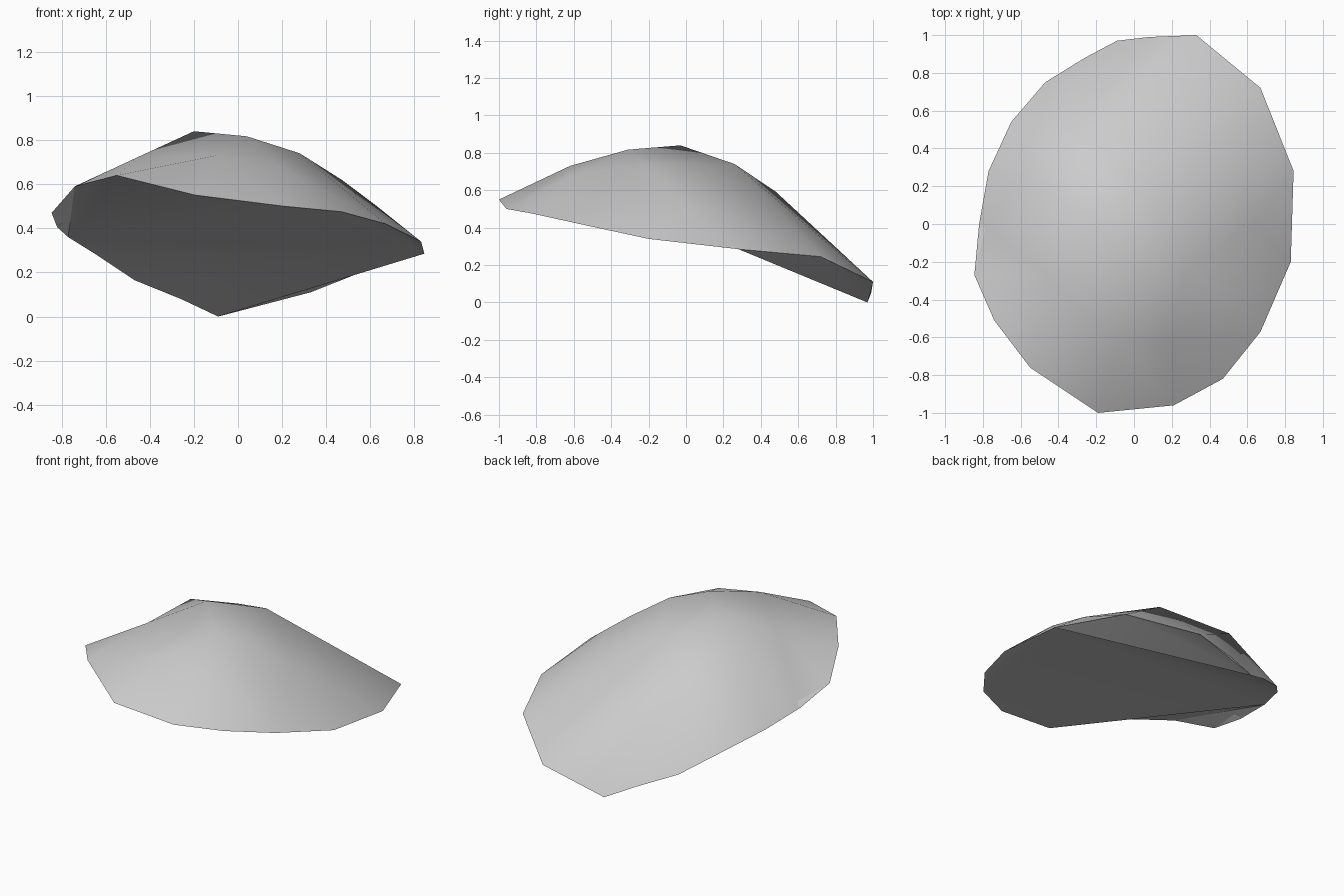
import bpy, bmesh, math
from mathutils import Vector
from mathutils.geometry import delaunay_2d_cdt

if "Cube" in bpy.data.objects:
    bpy.data.objects.remove(bpy.data.objects["Cube"])

# Rim of the shell, counter-clockwise from the front
rim = [(-.19, -1, .55), (.21, -.96, .50), (.47, -.82, .475), (.67, -.57, .42),
       (.83, -.20, .34), (.845, .28, .285), (.67, .72, .245), (.33, 1, .11),
       (.08, .99, .05), (-.09, .97, 0), (-.26, .88, .08), (-.47, .75, .165),
       (-.65, .54, .285), (-.77, .28, .36), (-.82, 0, .405), (-.845, -.27, .47),
       (-.74, -.51, .59), (-.55, -.76, .64)]

# Crown points of the dome
crown = [(-.20, -.03, .84), (.04, -.31, .817), (.02, .26, .74), (-.48, .20, .69),
         (-.33, .48, .592), (.57, .22, .485), (.28, -.23, .74), (.47, -.10, .62),
         (.63, 0, .50), (-.10, -.62, .73), (.20, -.62, .675), (-.46, -.27, .72)]

pts = rim + crown
n = len(rim)
flat = [Vector(p[:2]) for p in pts]
# Flat facet behind the peak, and the ridges running from it to the rim
peak, back, left, rear, side = n, n + 2, n + 3, n + 4, n + 5
ridges = [(peak, back), (back, rear), (rear, left), (left, peak),
          (rear, 7), (back, 7), (back, 6), (back, side)]
_, _, tris, origin, _, _ = delaunay_2d_cdt(flat, ridges, [list(range(n))], 1, 1e-5)

bm = bmesh.new()
verts = [bm.verts.new(p) for p in pts]

# Dome skin
for tri in tris:
    bm.faces.new([verts[origin[i][0]] for i in tri])

# Folded underside: each panel is a fan from its first rim point
panels = [[13, 14, 15, 16, 17, 0, 1], [5, 13, 1, 2, 3, 4],
          [5, 9, 10, 11, 12, 13], [9, 5, 6, 7, 8]]
for hub, *ring in panels:
    for a, b in zip(ring, ring[1:]):
        bm.faces.new([verts[b], verts[a], verts[hub]])

bmesh.ops.recalc_face_normals(bm, faces=bm.faces[:])
mesh = bpy.data.meshes.new("domed_stone")
bm.to_mesh(mesh)
bm.free()

stone = bpy.data.objects.new("domed_stone", mesh)
bpy.context.collection.objects.link(stone)
grey = bpy.data.materials.new("light_grey")
grey.diffuse_color = (.6, .6, .6, 1)
grey.use_nodes = True
grey.node_tree.nodes["Principled BSDF"].inputs["Base Color"].default_value = grey.diffuse_color
mesh.materials.append(grey)

bpy.context.view_layer.objects.active = stone
stone.select_set(True)
bpy.ops.object.shade_smooth_by_angle(angle=math.radians(30))
